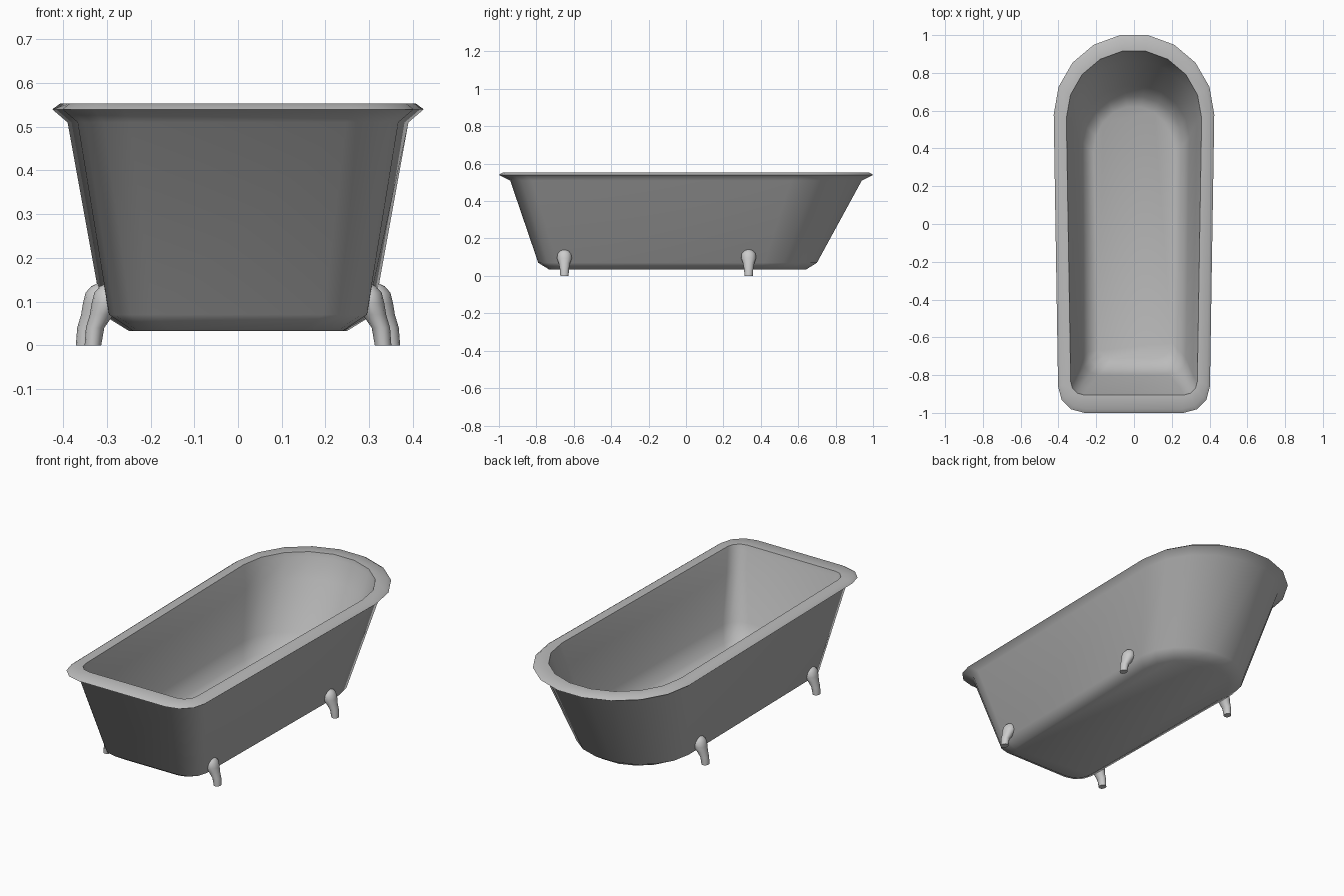
import bpy
import bmesh
from math import cos, sin, pi, radians

if "Cube" in bpy.data.objects:
    bpy.data.objects.remove(bpy.data.objects["Cube"], do_unlink=True)


def make_material(name, value):
    mat = bpy.data.materials.new(name)
    mat.use_nodes = True
    color = (value, value, value, 1)
    mat.diffuse_color = color
    mat.node_tree.nodes["Principled BSDF"].inputs["Base Color"].default_value = color
    return mat


def loft(name, rings, mat, angle):
    """Skin a list of equal-length rings and cap both ends."""
    bm = bmesh.new()
    loops = [[bm.verts.new(p) for p in ring] for ring in rings]
    n = len(loops[0])
    for low, high in zip(loops, loops[1:]):
        for i in range(n):
            j = (i + 1) % n
            bm.faces.new((low[i], low[j], high[j], high[i]))
    bm.faces.new(loops[0][::-1])
    bm.faces.new(loops[-1])
    bmesh.ops.recalc_face_normals(bm, faces=bm.faces[:])
    mesh = bpy.data.meshes.new(name)
    bm.to_mesh(mesh)
    bm.free()
    mesh.materials.append(mat)
    obj = bpy.data.objects.new(name, mesh)
    bpy.context.collection.objects.link(obj)
    bpy.ops.object.select_all(action="DESELECT")
    obj.select_set(True)
    bpy.context.view_layer.objects.active = obj
    bpy.ops.object.shade_smooth_by_angle(angle=radians(angle))
    return obj


def tub_ring(z, front_w, back_w, front_y, arc_y, back_y, radius):
    """Outline with rounded front corners and a nine-sided round back."""
    half = []
    for k in range(4):
        a = -pi / 2 + k * pi / 6
        half.append((front_w - radius + radius * cos(a),
                     front_y + radius + radius * sin(a)))
    depth = (back_y - arc_y) / sin(4 * pi / 9)
    for k in range(5):
        a = k * pi / 9
        half.append((back_w * cos(a), arc_y + depth * sin(a)))
    outline = half + [(-x, y) for x, y in reversed(half)]
    return [(x, y, z) for x, y in outline]


enamel = make_material("grey enamel", 0.5)
metal = make_material("light grey metal", 0.6)

# Tub shell: underside, outer wall, rolled rim, inner wall, basin floor
levels = [
    (0.033, 0.24, 0.25, -0.73, 0.38, 0.64, 0.09),
    (0.07, 0.295, 0.31, -0.79, 0.42, 0.70, 0.10),
    (0.51, 0.367, 0.39, -0.94, 0.56, 0.94, 0.12),
    (0.54, 0.402, 0.425, -1.0, 0.58, 1.0, 0.14),
    (0.553, 0.385, 0.407, -0.98, 0.58, 0.98, 0.13),
    (0.553, 0.335, 0.358, -0.905, 0.56, 0.915, 0.07),
    (0.53, 0.33, 0.352, -0.90, 0.56, 0.91, 0.07),
    (0.43, 0.312, 0.332, -0.865, 0.54, 0.86, 0.07),
    (0.19, 0.275, 0.293, -0.80, 0.46, 0.73, 0.09),
    (0.11, 0.245, 0.262, -0.765, 0.42, 0.675, 0.09),
    (0.08, 0.20, 0.215, -0.71, 0.38, 0.62, 0.08),
]
loft("bathtub", [tub_ring(*level) for level in levels], enamel, 50)

# Feet: slender legs swelling into a rounded knob against the wall
foot_profile = [
    (0.0, 0.352, 0.019, 0.022),
    (0.04, 0.347, 0.021, 0.025),
    (0.07, 0.332, 0.027, 0.031),
    (0.095, 0.321, 0.034, 0.040),
    (0.12, 0.317, 0.032, 0.037),
    (0.135, 0.315, 0.021, 0.024),
    (0.142, 0.314, 0.007, 0.008),
]
SIDES = 12
for end, y, inset in (("front", -0.65, 0.02), ("back", 0.335, 0.0)):
    for side, sign in (("left", 1), ("right", -1)):
        rings = []
        for z, x, rx, ry in foot_profile:
            angles = [2 * pi * k / SIDES for k in range(SIDES)]
            rings.append([(sign * (x - inset + rx * cos(a)), y + ry * sin(a), z)
                          for a in angles])
        loft(f"{end}_{side}_foot", rings, metal, 60)
